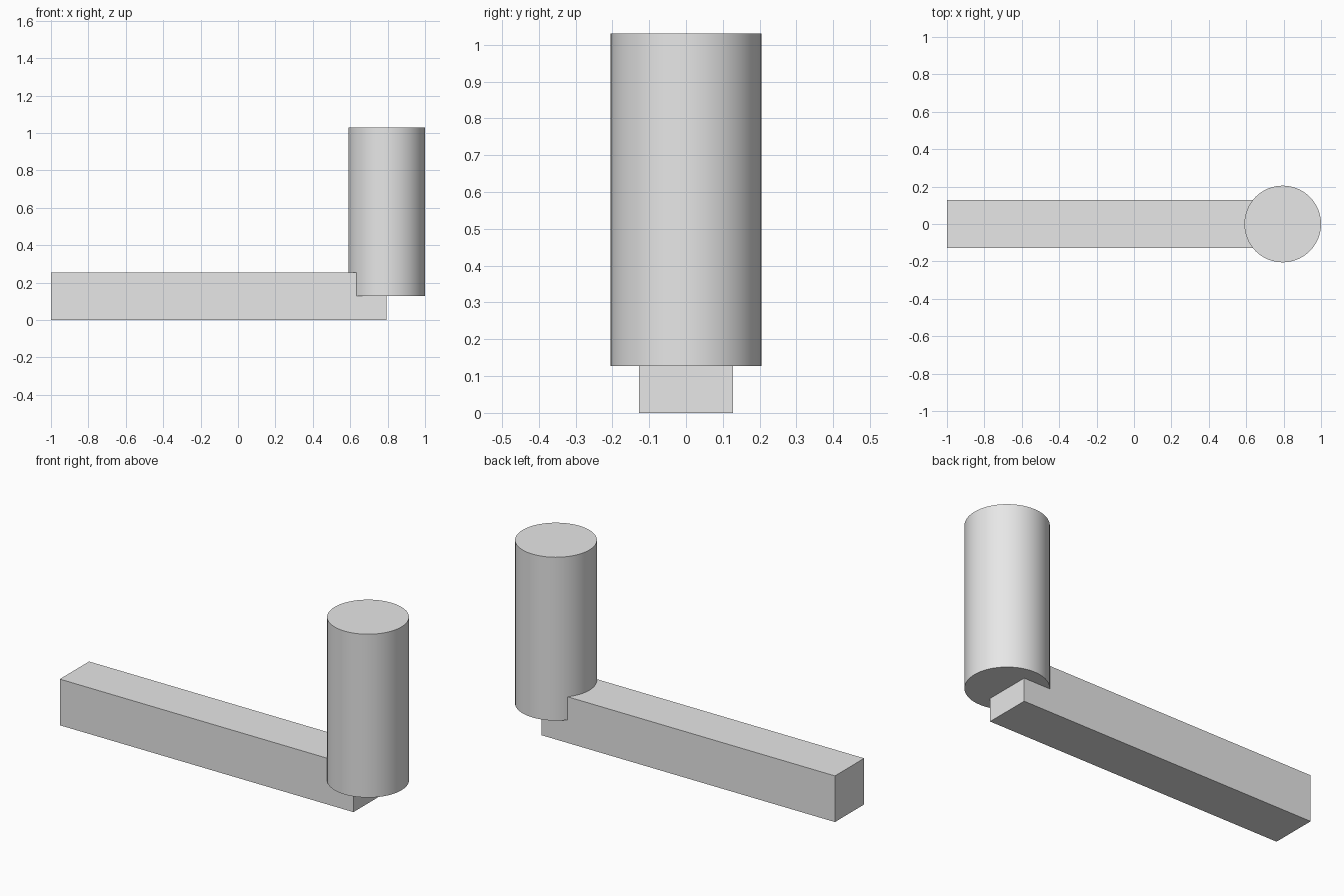
import bpy
import math

default_cube = bpy.data.objects.get("Cube")
if default_cube:
    bpy.data.objects.remove(default_cube, do_unlink=True)

# Shared grey finish
grey = bpy.data.materials.new("light_grey")
grey.use_nodes = True
color = (0.8, 0.8, 0.8, 1.0)
grey.diffuse_color = color
grey.node_tree.nodes["Principled BSDF"].inputs["Base Color"].default_value = color

# Shared dimensions
bar_start, bar_end = -1.0, 0.795
bar_side = 0.255
post_radius = 0.205
post_bottom, post_top = bar_side / 2, 1.03


def finish(name):
    """Name the active object, apply its scale and give it the grey finish."""
    obj = bpy.context.object
    obj.name = name
    obj.data.name = name
    bpy.ops.object.transform_apply(location=False, rotation=False, scale=True)
    obj.data.materials.append(grey)
    return obj


# Square horizontal bar, ending under the middle of the post
bpy.ops.mesh.primitive_cube_add(
    size=1, location=((bar_start + bar_end) / 2, 0, bar_side / 2))
bpy.context.object.scale = (bar_end - bar_start, bar_side, bar_side)
finish("arm_bar")

# Upright round post, sunk halfway into the bar
bpy.ops.mesh.primitive_cylinder_add(
    vertices=64, radius=post_radius, depth=post_top - post_bottom,
    location=(bar_end, 0, (post_bottom + post_top) / 2))
finish("handle_post")
bpy.ops.object.shade_smooth_by_angle(angle=math.radians(30))
